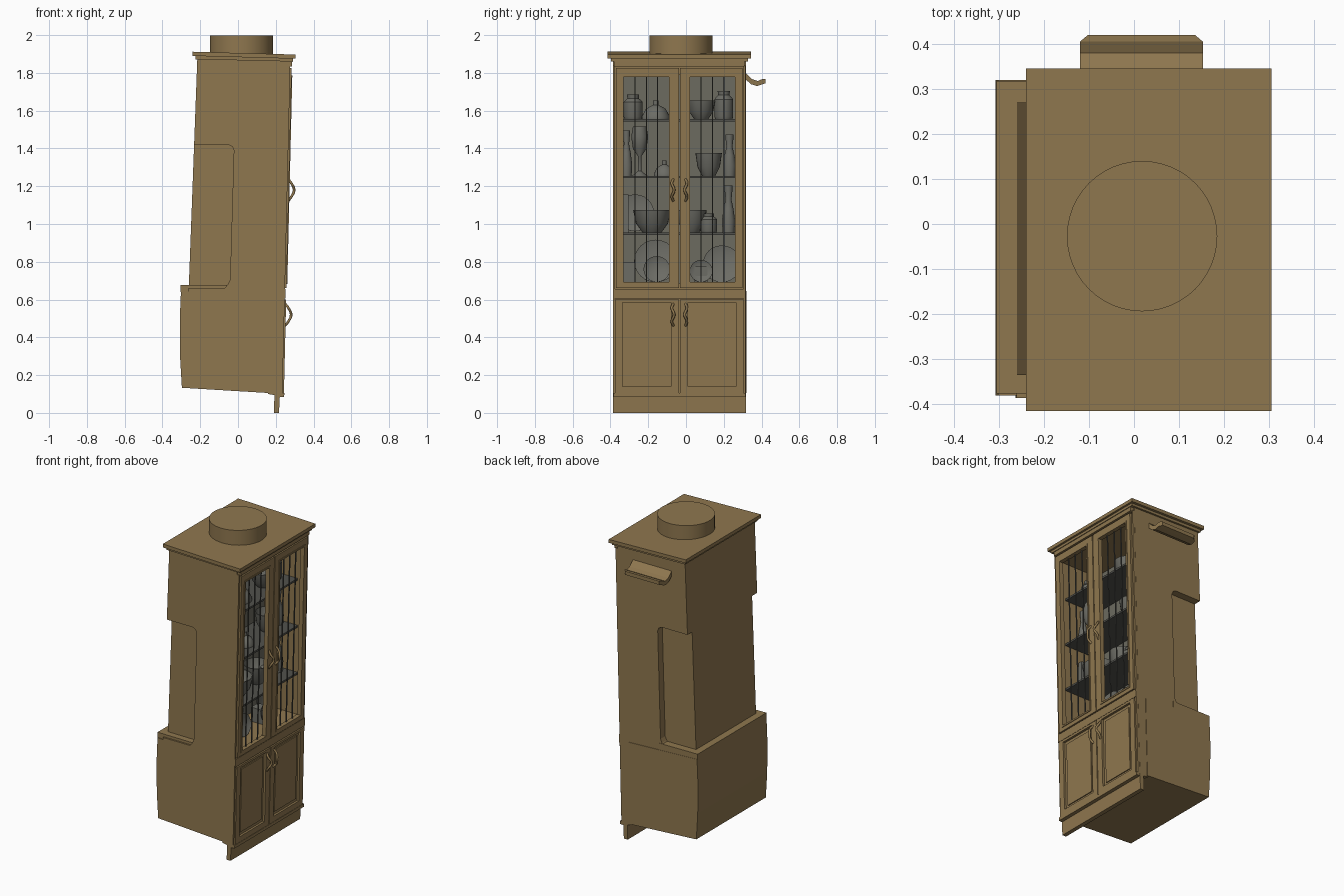
import bpy, bmesh, math
from mathutils import Matrix, Vector

if "Cube" in bpy.data.objects:
    bpy.data.objects.remove(bpy.data.objects["Cube"])

YC = -0.035                      # middle of the cabinet width


def material(name, rgb):
    m = bpy.data.materials.new(name)
    m.diffuse_color = (*rgb, 1)
    m.use_nodes = True
    m.node_tree.nodes["Principled BSDF"].inputs["Base Color"].default_value = m.diffuse_color
    return m


WOOD = material("tan_wood", (0.275, 0.185, 0.078))
BACK = material("grey_lining", (0.15, 0.145, 0.115))
DARK = material("dark_grey_shelf", (0.085, 0.085, 0.075))
DISH = material("grey_dishes", (0.15, 0.15, 0.13))


def finish(name, bm, mat, smooth=False):
    bmesh.ops.recalc_face_normals(bm, faces=bm.faces)
    me = bpy.data.meshes.new(name)
    bm.to_mesh(me)
    bm.free()
    me.materials.append(mat)
    ob = bpy.data.objects.new(name, me)
    bpy.context.collection.objects.link(ob)
    if smooth:
        select(ob)
        bpy.ops.object.shade_smooth_by_angle(angle=math.radians(40))
    return ob


def select(ob):
    bpy.ops.object.select_all(action='DESELECT')
    ob.select_set(True)
    bpy.context.view_layer.objects.active = ob


def prism(name, pts, a, b, mat=WOOD, along='y'):
    """Extrude an outline (x,z along y, or y,z along x) from a to b."""
    bm = bmesh.new()
    put = (lambda p, t: (p[0], t, p[1])) if along == 'y' else (lambda p, t: (t, p[0], p[1]))
    lo = [bm.verts.new(put(p, a)) for p in pts]
    hi = [bm.verts.new(put(p, b)) for p in pts]
    bm.faces.new(lo)
    bm.faces.new(hi)
    n = len(pts)
    for i in range(n):
        j = (i + 1) % n
        bm.faces.new((lo[i], lo[j], hi[j], hi[i]))
    return finish(name, bm, mat)


def fx(z):                       # leaning front plane of the doors
    return 0.243 + 0.024 * (z - 0.1)


def slab(name, y0, y1, z0, z1, d0=-0.024, d1=0.0, mat=WOOD):
    """Plate lying along the leaning front plane."""
    pts = [(fx(z0) + d0, z0), (fx(z0) + d1, z0), (fx(z1) + d1, z1), (fx(z1) + d0, z1)]
    return prism(name, pts, y0, y1, mat)


def cut(ob, cutter):
    m = ob.modifiers.new("cut", 'BOOLEAN')
    m.operation, m.solver, m.object = 'DIFFERENCE', 'EXACT', cutter
    select(ob)
    bpy.ops.object.modifier_apply(modifier=m.name)
    bpy.data.objects.remove(cutter)


def lathe(name, profile, loc, tilt=0, mat=DISH, steps=24):
    bm = bmesh.new()
    rings = []
    for r, z in profile:
        if r == 0:
            rings.append([bm.verts.new((0, 0, z))] * steps)
        else:
            rings.append([bm.verts.new((r * math.cos(t), r * math.sin(t), z))
                          for t in (2 * math.pi * i / steps for i in range(steps))])
    for A, B in zip(rings, rings[1:]):
        for i in range(steps):
            j = (i + 1) % steps
            q = list(dict.fromkeys((A[i], A[j], B[j], B[i])))
            if len(q) > 2:
                bm.faces.new(q)
    bm.transform(Matrix.Translation(loc) @ Matrix.Rotation(tilt, 4, 'Y'))
    return finish(name, bm, mat, True)


def tube(name, pts, r, mat=WOOD):
    cu = bpy.data.curves.new(name, 'CURVE')
    cu.dimensions, cu.bevel_depth, cu.bevel_resolution = '3D', r, 2
    cu.resolution_u, cu.use_fill_caps = 6, True
    sp = cu.splines.new('BEZIER')
    sp.bezier_points.add(len(pts) - 1)
    for b, p in zip(sp.bezier_points, pts):
        b.co = p
        b.handle_left_type = b.handle_right_type = 'AUTO'
    cu.materials.append(mat)
    ob = bpy.data.objects.new(name, cu)
    bpy.context.collection.objects.link(ob)
    select(ob)
    bpy.ops.object.convert(target='MESH')


# Upper carcass: leaning body with side recesses and a display cavity
upper = prism("upper_body", [(-0.263, 0.6), (-0.215, 1.885), (0.264, 1.885), (0.234, 0.6)], -0.386, 0.317)
recess = [(-0.4, 0.66), (-0.07, 0.66), (-0.052, 0.683), (-0.042, 0.705),
          (-0.022, 1.39), (-0.03, 1.41), (-0.05, 1.42), (-0.4, 1.42)]
cut(upper, prism("cutter", recess, -0.5, -0.335))
cut(upper, prism("cutter", recess, 0.27, 0.5))
cut(upper, prism("cutter", [(-0.01, 0.685), (0.4, 0.685), (0.4, 1.79), (-0.01, 1.79)], -0.345, 0.275))
prism("display_back", [(-0.009, 0.686), (-0.004, 0.686), (-0.004, 1.789), (-0.009, 1.789)], -0.344, 0.274, BACK)

# Lower carcass, back ledge and plinth
prism("lower_body", [(-0.297, 0.133), (-0.307, 0.3), (-0.308, 0.5), (-0.302, 0.645),
                     (0.18, 0.625), (0.166, 0.105)], -0.381, 0.32)
prism("lower_front", [(0.16, 0.1), (0.175, 0.63), (0.236, 0.63), (0.22, 0.09)], -0.386, 0.317)
prism("back_ledge", [(-0.305, 0.64), (-0.305, 0.678), (-0.03, 0.676), (-0.03, 0.63)], -0.376, 0.318)
prism("plinth", [(0.19, 0), (0.217, 0), (0.222, 0.1), (0.193, 0.1)], -0.386, 0.317)

# Cornice, neck moulding and round top box
prism("cornice", [(-0.24, 1.89), (-0.24, 1.912), (0.305, 1.897), (0.305, 1.875)], -0.415, 0.345)
prism("cornice_step", [(-0.225, 1.872), (-0.225, 1.9), (0.292, 1.89), (0.292, 1.86)], -0.398, 0.329)
slab("neck_moulding", -0.38, 0.31, 1.835, 1.87, -0.024, 0.002)
lathe("round_top_box", [(0, 1.89), (0.167, 1.89), (0.167, 1.997), (0, 1.997)], (0.018, -0.027, 0), 0, WOOD, 48)

# Rails across the front
slab("middle_rail", -0.385, 0.316, 0.605, 0.655, -0.024, -0.004)
slab("bottom_rail", -0.385, 0.316, 0.085, 0.105, -0.024, 0.002)


def frame(name, s, u0, u1, z0, z1, w0, w1, v0, v1, d1=0.0):
    """Four-sided door frame; u and w are distances from the middle."""
    for tag, a, b, c, d in (("inner_stile", u0, w0, z0, z1), ("outer_stile", w1, u1, z0, z1),
                            ("lower_rail", w0, w1, z0, v0), ("upper_rail", w0, w1, v1, z1)):
        slab(f"{name}_{tag}", YC + s * a, YC + s * b, c, d, -0.024, d1)


for s, side in ((-1, "left"), (1, "right")):
    # Glazed upper door: frame, inner bead and thin bars
    frame(f"{side}_upper_door", s, 0.003, 0.335, 0.66, 1.825, 0.052, 0.298, 0.69, 1.78)
    frame(f"{side}_window_bead", s, 0.046, 0.306, 0.683, 1.787, 0.055, 0.295, 0.693, 1.777, 0.004)
    for i in range(3):
        y = YC + s * (0.115 + 0.06 * i)
        slab(f"{side}_window_bar", y - 0.003, y + 0.003, 0.69, 1.78, -0.018, -0.012, DARK)
    # Panelled lower door
    frame(f"{side}_lower_door", s, 0.003, 0.34, 0.105, 0.6, 0.045, 0.3, 0.14, 0.585)
    slab(f"{side}_door_panel", YC + s * 0.045, YC + s * 0.3, 0.14, 0.585, -0.024, -0.014)
    slab(f"{side}_raised_panel", YC + s * 0.065, YC + s * 0.28, 0.16, 0.565, -0.024, -0.008)
    # Outer pilaster strip
    slab(f"{side}_pilaster", YC + s * 0.34, YC + s * 0.351, 0.1, 1.84, -0.026, -0.008)
    # Curvy handles
    for zc in (1.18, 0.52):
        y, x = YC + s * 0.032, fx(zc)
        tube(f"{side}_handle", [(x - 0.004, y, zc - 0.058), (x + 0.014, y + s * 0.008, zc - 0.035),
                                (x + 0.028, y - s * 0.004, zc), (x + 0.014, y + s * 0.008, zc + 0.035),
                                (x - 0.004, y, zc + 0.058)], 0.007)

# Curved grip on the side of the cabinet
grip = prism("side_grip", [(0.31, 1.805), (0.33, 1.785), (0.35, 1.767), (0.38, 1.757), (0.405, 1.768), (0.42, 1.768),
                           (0.42, 1.745), (0.4, 1.738), (0.375, 1.73), (0.345, 1.74), (0.31, 1.77)],
             -0.12, 0.153, WOOD, 'x')
for v in grip.data.vertices:
    if v.co.y > 0.41:
        v.co.x = 0.0165 + (v.co.x - 0.0165) * 0.87

# Shelves
for z in (0.955, 1.255, 1.555):
    prism("shelf", [(-0.005, z - 0.012), (0.23, z - 0.012), (0.23, z), (-0.005, z)], -0.344, 0.274, DARK)


# Crockery
def scaled(profile, r, h):
    return [(a * r, b * h) for a, b in profile]


BOWL = [(0, 0), (0.5, 0), (0.85, 0.4), (1, 1), (0.94, 1), (0.78, 0.45), (0.4, 0.12), (0, 0.1)]
PLATE = [(0, 0), (0.6, 0), (1, 0.9), (1, 1), (0.6, 0.25), (0, 0.25)]
JAR = [(0, 0), (0.9, 0), (1, 0.1), (1, 0.7), (0.6, 0.85), (0.65, 1), (0, 1)]
BOTTLE = [(0, 0), (0.9, 0), (1, 0.25), (0.75, 0.5), (0.45, 0.7), (0.6, 0.9), (0.6, 1), (0, 1)]
GOBLET = [(0, 0), (0.9, 0), (0.2, 0.1), (0.2, 0.4), (0.8, 0.55), (1, 0.8), (0.8, 1), (0, 0.95)]
DOME = [(0, 0), (1, 0), (1, 0.12), (0.7, 0.55), (0.2, 0.75), (0.2, 1), (0, 1)]
for name, prof, r, h, x, y, z in (
        ("big_bowl", BOWL, 0.1, 0.12, 0.11, -0.18, 0.955), ("bowl", BOWL, 0.08, 0.12, 0.11, 0.03, 0.955),
        ("bottle", BOTTLE, 0.035, 0.25, 0.12, 0.225, 0.955), ("cup", JAR, 0.045, 0.1, 0.13, 0.12, 0.955),
        ("goblet", GOBLET, 0.045, 0.26, 0.12, -0.245, 1.255), ("small_lid", DOME, 0.055, 0.08, 0.13, -0.115, 1.255),
        ("bottle", BOTTLE, 0.03, 0.24, 0.12, -0.315, 1.255), ("teapot", BOWL, 0.07, 0.12, 0.12, 0.12, 1.255),
        ("jug", BOTTLE, 0.035, 0.22, 0.12, 0.23, 1.255), ("serving_lid", DOME, 0.075, 0.1, 0.12, -0.16, 1.555),
        ("jar", JAR, 0.05, 0.13, 0.1, -0.28, 1.555), ("bowl", BOWL, 0.075, 0.1, 0.12, 0.08, 1.555),
        ("jar", JAR, 0.05, 0.15, 0.11, 0.2, 1.555)):
    lathe(name, scaled(prof, r, h), (x, y, z))
for r, x, y, z in ((0.115, 0.05, -0.16, 0.8), (0.07, 0.13, -0.155, 0.757), (0.1, 0.05, 0.19, 0.785),
                   (0.06, 0.13, 0.08, 0.747), (0.1, 0.03, -0.27, 1.055)):
    lathe("standing_plate", scaled(PLATE, r, 0.02), (x, y, z), math.radians(78))
for y, z, w, h in ((-0.3, 0.685, 0.06, 0.11), (0.08, 0.685, 0.07, 0.09), (-0.32, 0.955, 0.03, 0.2)):
    prism("canister", [(0.06, z), (0.14, z), (0.14, z + h), (0.06, z + h)], y - w / 2, y + w / 2, DISH)
